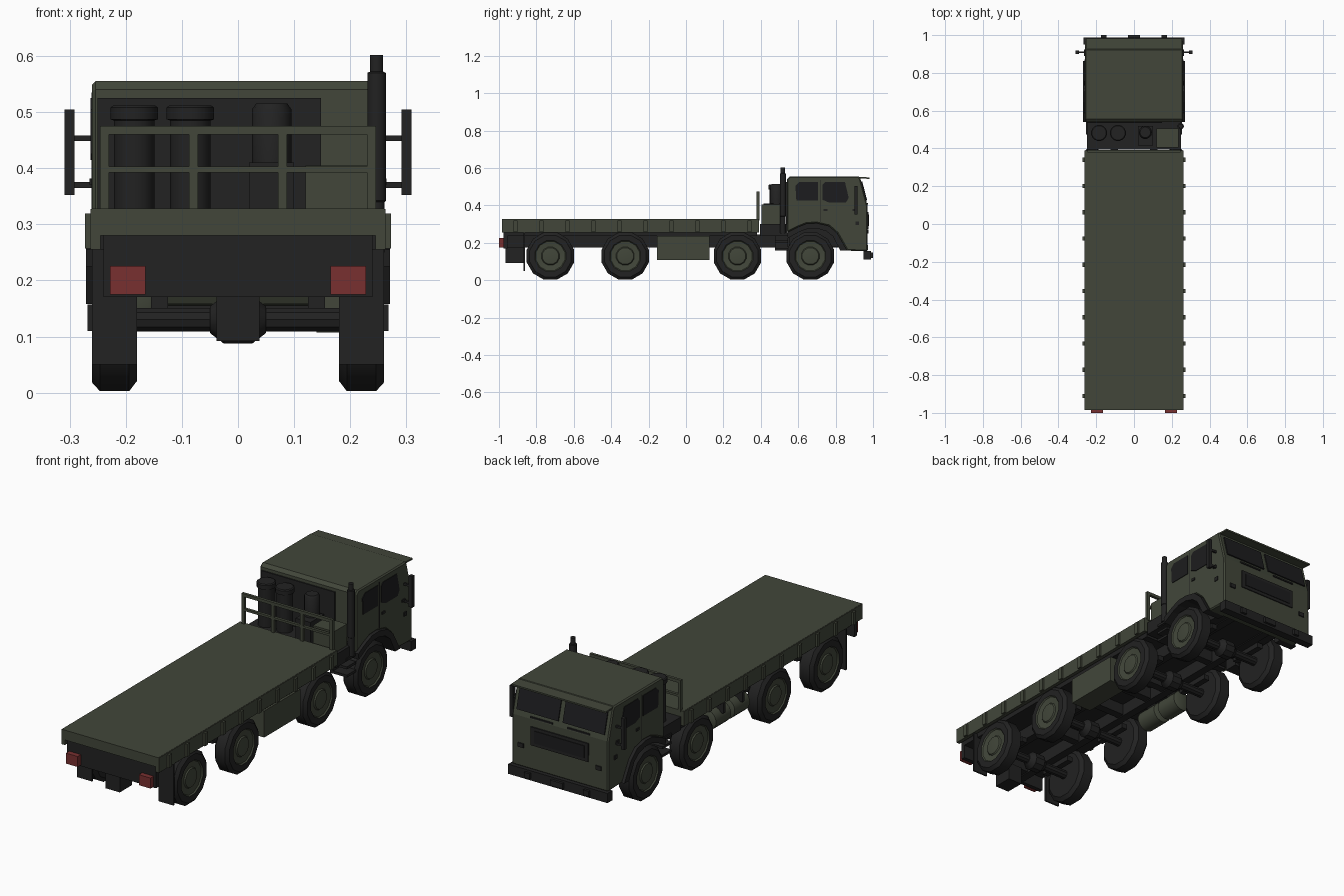
import bpy, bmesh, math
from mathutils import Vector, Matrix


def material(name, rgb):
    m = bpy.data.materials.new(name)
    m.diffuse_color = (*rgb, 1)
    return m


GREEN = material("olive green", (0.054, 0.062, 0.042))
DARK = material("dark grey", (0.016, 0.016, 0.016))
GLASS = material("dark glass", (0.012, 0.012, 0.013))
RED = material("tail red", (0.19, 0.03, 0.03))


def finish(bm, name, *mats):
    bmesh.ops.recalc_face_normals(bm, faces=bm.faces[:])
    me = bpy.data.meshes.new(name)
    bm.to_mesh(me)
    bm.free()
    ob = bpy.data.objects.new(name, me)
    for m in mats:
        me.materials.append(m)
    bpy.context.collection.objects.link(ob)
    return ob


def box(name, x, y, z, mat, tilt=0):
    """Box from (min, max) ranges, optionally tilted about x through its centre."""
    bm = bmesh.new()
    c = Vector((sum(x) / 2, sum(y) / 2, sum(z) / 2))
    s = Matrix.Diagonal((x[1] - x[0], y[1] - y[0], z[1] - z[0], 1))
    bmesh.ops.create_cube(bm, size=1, matrix=Matrix.Translation(c) @ Matrix.Rotation(tilt, 4, 'X') @ s)
    return finish(bm, name, mat)


def pair(name, x, y, z, mat, tilt=0):
    box(name + "_right", x, y, z, mat, tilt)
    box(name + "_left", (-x[1], -x[0]), y, z, mat, tilt)


def prism(name, pts, x, mat):
    """Side profile of (y, z) points extruded along x."""
    bm = bmesh.new()
    f = bm.faces.new([bm.verts.new((x[0], *p)) for p in pts])
    r = bmesh.ops.extrude_face_region(bm, geom=[f])
    vs = [v for v in r['geom'] if isinstance(v, bmesh.types.BMVert)]
    bmesh.ops.translate(bm, verts=vs, vec=(x[1] - x[0], 0, 0))
    return finish(bm, name, mat)


def lathe(name, profile, n, loc, mats, axis='X', side=1, green_from=None):
    """Spin (along, radius) points about an axis; bands from green_from on use slot 1."""
    bm = bmesh.new()
    rings = []
    for a, r in profile:
        ring = []
        for i in range(n):
            t = 2 * math.pi * (i + 0.5) / n
            u, w = r * math.sin(t), r * math.cos(t)
            p = {'X': (a * side, u, w), 'Y': (u, a, w), 'Z': (u, w, a)}[axis]
            ring.append(bm.verts.new(Vector(p) + Vector(loc)))
        rings.append(ring)
    for k in range(len(rings) - 1):
        for i in range(n):
            j = (i + 1) % n
            f = bm.faces.new((rings[k][i], rings[k][j], rings[k + 1][j], rings[k + 1][i]))
            f.material_index = int(green_from is not None and k >= green_from)
    bm.faces.new(rings[0])
    cap = bm.faces.new(rings[-1])
    cap.material_index = int(green_from is not None)
    ob = finish(bm, name, *mats)
    bpy.ops.object.select_all(action='DESELECT')
    ob.select_set(True)
    bpy.context.view_layer.objects.active = ob
    bpy.ops.object.shade_smooth_by_angle(angle=math.radians(35))
    return ob


# Cargo bed with side boards and stakes
box("bed_deck", (-0.26, 0.26), (-0.985, 0.39), (0.28, 0.328), GREEN)
pair("bed_side_board", (0.245, 0.263), (-0.985, 0.39), (0.255, 0.327), GREEN)
box("bed_subframe", (-0.24, 0.24), (-0.955, 0.38), (0.236, 0.281), DARK)
for i in range(10):
    y = 0.34 - i * 0.139
    pair("bed_stake", (0.262, 0.273), (y - 0.011, y + 0.011), (0.257, 0.319), GREEN)

# Headboard rack
for z in ((0.46, 0.475), (0.392, 0.403)):
    box("rack_rail", (-0.246, 0.246), (0.378, 0.392), z, GREEN)
pair("rack_end_post", (0.23, 0.246), (0.378, 0.392), (0.32, 0.475), GREEN)
pair("rack_mid_post", (0.071, 0.087), (0.378, 0.392), (0.32, 0.465), GREEN)

# Chassis rails and cross members
pair("chassis_rail", (0.085, 0.125), (-0.96, 0.96), (0.175, 0.245), DARK)
for y in (-0.9, -0.525, -0.2, 0.0, 0.12, 0.45, 0.88):
    box("cross_member", (-0.12, 0.12), (y - 0.02, y + 0.02), (0.18, 0.235), DARK)

# Wheels, axles and differentials
TYRE = [(-0.04, 0.075), (-0.04, 0.112), (-0.026, 0.131), (0.026, 0.131), (0.04, 0.115),
        (0.04, 0.085), (0.034, 0.08), (0.03, 0.05), (0.036, 0.045), (0.038, 0.03)]
for y in (-0.725, -0.325, 0.275, 0.665):
    for s in (1, -1):
        lathe("wheel", TYRE, 12, (0.22 * s, y, 0.129), (DARK, GREEN), side=s, green_from=5)
    lathe("axle", [(-0.19, 0.022), (0.19, 0.022)], 10, (0, y, 0.13), (DARK,))
    lathe("differential", [(-0.05, 0.025), (-0.025, 0.045), (0.025, 0.045), (0.05, 0.025)], 10,
          (0, y, 0.13), (DARK,))
    pair("spring", (0.125, 0.155), (y - 0.09, y + 0.09), (0.15, 0.175), DARK)

# Rear beam, tail lights, tow block and mud flaps
box("rear_beam", (-0.24, 0.24), (-0.975, -0.955), (0.17, 0.28), DARK)
pair("tail_light", (0.165, 0.228), (-1.0, -0.968), (0.175, 0.226), RED)
box("tow_block", (-0.038, 0.038), (-0.965, -0.87), (0.092, 0.18), DARK)
pair("mud_flap", (0.18, 0.26), (-0.868, -0.86), (0.05, 0.256), DARK)

# Storage box on one side, air tanks on the other
box("storage_box", (0.14, 0.25), (-0.155, 0.125), (0.107, 0.236), GREEN)
for y in (-0.085, 0.06):
    lathe("side_tank", [(-0.065, 0.035), (-0.058, 0.05), (0.058, 0.05), (0.065, 0.035)], 16,
          (-0.195, y, 0.165), (GREEN,), axis='Y')
    box("tank_strap", (-0.25, -0.1), (y - 0.008, y + 0.008), (0.19, 0.24), DARK)

# Cab shell with wheel arch cut into its profile
ARCH = [(0.54, 0.255), (0.595, 0.283), (0.645, 0.303), (0.70, 0.305), (0.765, 0.29), (0.81, 0.25), (0.862, 0.158)]
cab = prism("cab", ARCH + [(0.972, 0.155), (0.97, 0.40), (0.932, 0.545), (0.922, 0.555),
                           (0.556, 0.555), (0.54, 0.54)], (-0.26, 0.26), GREEN)
bev = cab.modifiers.new("soft_edges", 'BEVEL')
bev.width, bev.segments, bev.limit_method, bev.angle_limit = 0.006, 1, 'ANGLE', math.radians(60)
box("roof_visor", (-0.255, 0.255), (0.925, 0.982), (0.543, 0.551), GREEN, -0.05)
box("cab_underside", (-0.17, 0.17), (0.55, 0.95), (0.18, 0.285), DARK)

# Wheel arch flares
inner = [(0.545, 0.225), (0.605, 0.258), (0.65, 0.275), (0.70, 0.277), (0.75, 0.262), (0.785, 0.235), (0.825, 0.158)]
for s in (1, -1):
    prism("arch_flare", ARCH + inner[::-1], sorted((0.175 * s, 0.271 * s)), DARK)

# Side windows, door handles and seams
REAR_WIN = [(0.59, 0.425), (0.705, 0.425), (0.705, 0.525), (0.605, 0.525), (0.585, 0.505)]
FRONT_WIN = [(0.73, 0.43), (0.765, 0.415), (0.855, 0.415), (0.87, 0.44), (0.85, 0.525), (0.745, 0.525), (0.73, 0.51)]
for s in (1, -1):
    x = sorted((0.255 * s, 0.263 * s))
    prism("rear_side_window", REAR_WIN, x, GLASS)
    prism("front_side_window", FRONT_WIN, x, GLASS)
pair("door_seam", (0.257, 0.261), (0.717, 0.720), (0.31, 0.535), DARK)
for y in (0.735, 0.89):
    pair("door_handle", (0.257, 0.265), (y, y + 0.022), (0.37, 0.382), DARK)
pair("side_marker", (0.257, 0.264), (0.905, 0.925), (0.295, 0.315), DARK)

# Windscreen, grille and front lamps
pair("windscreen", (0.012, 0.237), (0.9475, 0.9555), (0.424, 0.53), GLASS, 0.256)
box("grille", (-0.155, 0.155), (0.968, 0.976), (0.275, 0.365), DARK)
box("grille_panel", (-0.135, 0.135), (0.972, 0.979), (0.29, 0.35), GLASS)
pair("front_lamp", (0.195, 0.225), (0.968, 0.977), (0.25, 0.27), DARK)
pair("wiper", (0.04, 0.16), (0.966, 0.974), (0.405, 0.412), DARK)

# Front bumper with hooks
box("front_bumper", (-0.268, 0.268), (0.95, 0.988), (0.11, 0.157), DARK)
for x in (-0.16, 0.0, 0.16):
    w = 0.033 if x == 0 else 0.015
    box("bumper_hook", (x - w, x + w), (0.985, 1.0), (0.12, 0.147), DARK)

# Mirrors on brackets
pair("mirror", (0.291, 0.309), (0.90, 0.918), (0.352, 0.505), DARK)
for z in (0.37, 0.453):
    pair("mirror_arm", (0.255, 0.295), (0.904, 0.914), (z - 0.005, z + 0.005), DARK)

# Equipment deck behind the cab
box("cab_rear_panel", (-0.25, 0.148), (0.534, 0.542), (0.30, 0.525), DARK)
box("equipment_deck", (-0.25, 0.25), (0.395, 0.54), (0.236, 0.30), DARK)
for x in (-0.185, -0.085):
    lathe("air_cleaner", [(0.29, 0.037), (0.485, 0.037), (0.487, 0.043), (0.508, 0.043), (0.512, 0.038)], 16,
          (x, 0.482, 0), (DARK,), axis='Z')
box("engine_cover", (0.02, 0.10), (0.415, 0.52), (0.295, 0.41), DARK)
lathe("intake_stack", [(0.40, 0.035), (0.505, 0.035), (0.515, 0.028)], 14, (0.06, 0.485, 0), (DARK,), axis='Z')
box("equipment_box", (0.12, 0.235), (0.405, 0.505), (0.295, 0.405), GREEN)

# Exhaust stack
lathe("exhaust", [(0.25, 0.015), (0.34, 0.015), (0.342, 0.017), (0.57, 0.017), (0.572, 0.012), (0.602, 0.012)], 12,
      (0.247, 0.518, 0), (DARK,), axis='Z')

# Access steps
for z in (0.16, 0.20, 0.24):
    pair("step", (0.17, 0.255), (0.475, 0.545), (z, z + 0.012), DARK)
pair("step_bracket", (0.165, 0.18), (0.475, 0.545), (0.16, 0.25), DARK)
